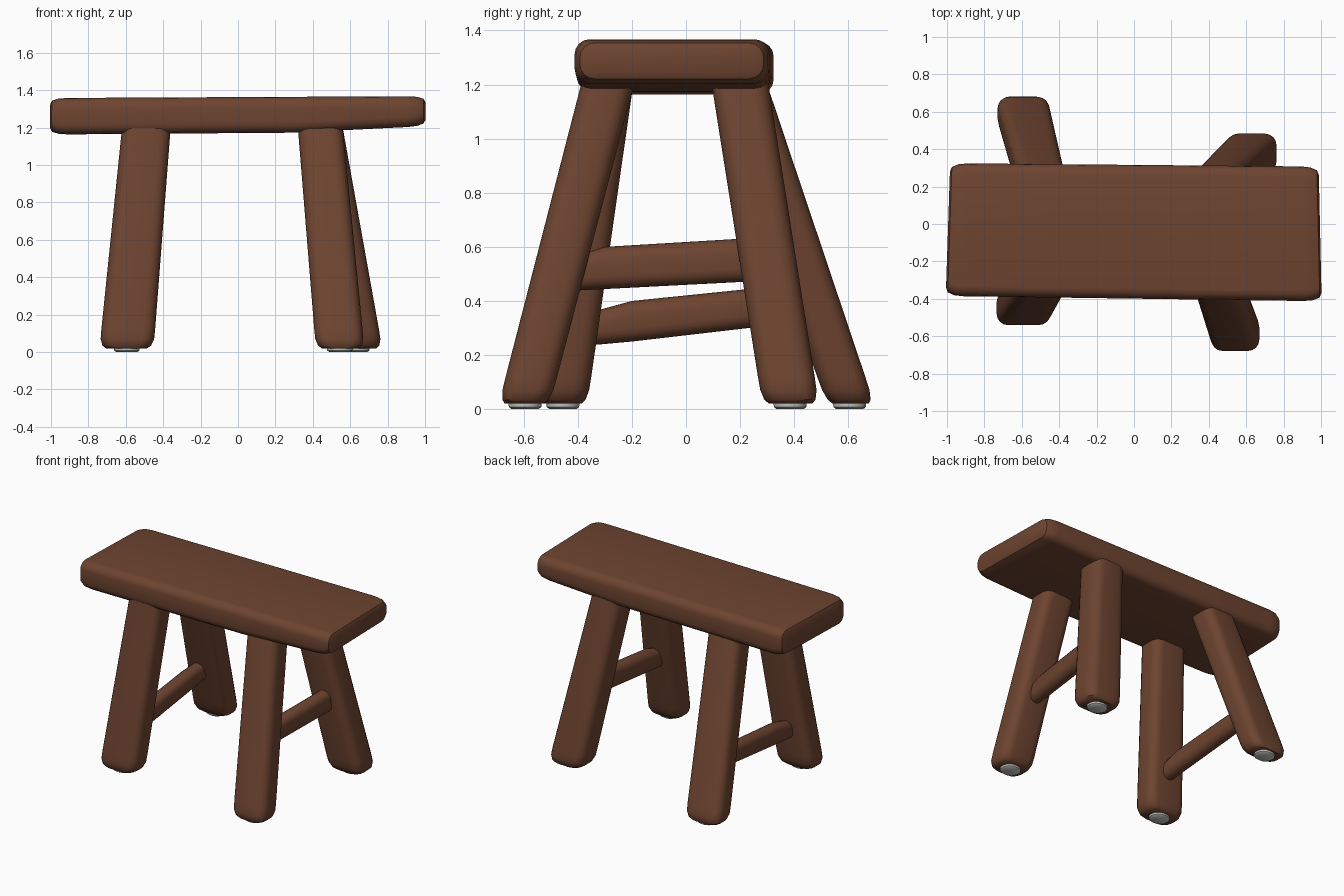
import bpy, bmesh, math

if "Cube" in bpy.data.objects:
    bpy.data.objects.remove(bpy.data.objects["Cube"])


def material(name, rgb):
    m = bpy.data.materials.new(name)
    m.diffuse_color = (*rgb, 1)
    m.use_nodes = True
    m.node_tree.nodes["Principled BSDF"].inputs["Base Color"].default_value = m.diffuse_color
    return m


WOOD = material("brown wood", (0.155, 0.058, 0.030))
GLIDE = material("pale grey pad", (0.55, 0.55, 0.53))


def rounded_rect(a, b, r, k=4):
    """Outline points of a rectangle with half sizes a, b and corner radius r."""
    r = min(r, a * 0.98, b * 0.98)
    pts = []
    for i, (sx, sy) in enumerate([(1, 1), (-1, 1), (-1, -1), (1, -1)]):
        for j in range(k + 1):
            t = math.pi / 2 * (i + j / k)
            pts.append((sx * (a - r) + r * math.cos(t), sy * (b - r) + r * math.sin(t)))
    return pts


def loft(name, axis, rings, mat):
    """Skin rings of (centre, half u, half v, radius) square to an axis."""
    bm = bmesh.new()
    loops = []
    for (cx, cy, cz), a, b, r in rings:
        loop = []
        for u, v in rounded_rect(a, b, r):
            off = {"x": (0, u, v), "y": (u, 0, v), "z": (u, v, 0)}[axis]
            loop.append(bm.verts.new((cx + off[0], cy + off[1], cz + off[2])))
        loops.append(loop)
    n = len(loops[0])
    for l0, l1 in zip(loops, loops[1:]):
        for i in range(n):
            bm.faces.new((l0[i], l0[(i + 1) % n], l1[(i + 1) % n], l1[i]))
    bm.faces.new(loops[0])
    bm.faces.new(loops[-1])
    bmesh.ops.recalc_face_normals(bm, faces=bm.faces)
    me = bpy.data.meshes.new(name)
    bm.to_mesh(me)
    bm.free()
    me.materials.append(mat)
    ob = bpy.data.objects.new(name, me)
    bpy.context.collection.objects.link(ob)
    bpy.ops.object.select_all(action="DESELECT")
    ob.select_set(True)
    bpy.context.view_layer.objects.active = ob
    bpy.ops.object.shade_smooth_by_angle(angle=math.radians(40))
    return ob


# Seat: thick plank with softened ends, slightly thinner at the right
seat = []
for x, inset in [(-0.995, 0.045), (-0.985, 0.02), (-0.95, 0.005), (-0.9, 0), (-0.4, 0),
                 (0.3, 0), (0.9, 0), (0.95, 0.005), (0.985, 0.02), (0.995, 0.045)]:
    t = (x + 1) / 2
    y0, y1 = -0.385 - 0.028 * t, 0.325 - 0.018 * t
    z0 = 1.163 + 0.015 * t + 0.03 * max(0, (x - 0.3) / 0.7)
    z1 = 1.358 + 0.01 * t
    seat.append(((x, (y0 + y1) / 2, (z0 + z1) / 2),
                 (y1 - y0) / 2 - inset, (z1 - z0) / 2 - inset * 0.7, 0.055))
ob = loft("seat", "x", seat, WOOD)
for v in ob.data.vertices:  # the ends lean a little in plan
    w = (v.co.y + 0.04) / 0.36
    v.co.x += 0.012 * w if v.co.x < -0.8 else (-0.008 * w if v.co.x > 0.8 else 0)

# Legs: foot x, y, half sizes; top x, y, half sizes
LEGS = {
    "front_left_leg": (-0.595, -0.455, 0.145, 0.092, -0.49, -0.29, 0.13, 0.095),
    "back_left_leg": (-0.595, 0.605, 0.14, 0.088, -0.49, 0.20, 0.125, 0.10),
    "front_right_leg": (0.545, -0.595, 0.13, 0.095, 0.44, -0.29, 0.12, 0.098),
    "back_right_leg": (0.635, 0.385, 0.135, 0.105, 0.44, 0.20, 0.12, 0.105),
}
for name, (fx, fy, fa, fb, tx, ty, ta, tb) in LEGS.items():
    rings = []
    for z, s in [(0.02, 0.76), (0.035, 0.9), (0.07, 0.99), (0.12, 1), (0.6, 1), (1.22, 1)]:
        t = (z - 0.03) / 1.17
        rings.append(((fx + (tx - fx) * t, fy + (ty - fy) * t, z),
                      (fa + (ta - fa) * t) * s, (fb + (tb - fb) * t) * s, 0.06))
    loft(name, "z", rings, WOOD)
    # Pad under the foot
    loft(name.replace("leg", "foot_pad"), "z",
         [((fx, fy, 0), 0.055, 0.05, 0.05), ((fx, fy, 0.008), 0.068, 0.06, 0.06),
          ((fx, fy, 0.03), 0.07, 0.062, 0.06)], GLIDE)

# Stretchers joining each front leg to the back leg
loft("left_stretcher", "y", [((-0.57, -0.40, 0.285), 0.045, 0.05, 0.045),
                             ((-0.57, -0.31, 0.305), 0.05, 0.065, 0.05),
                             ((-0.57, -0.20, 0.325), 0.05, 0.075, 0.05),
                             ((-0.58, 0.24, 0.373), 0.05, 0.072, 0.05),
                             ((-0.58, 0.48, 0.395), 0.045, 0.065, 0.045)], WOOD)
loft("right_stretcher", "y", [((0.50, -0.48, 0.49), 0.045, 0.055, 0.045),
                              ((0.51, -0.30, 0.522), 0.05, 0.078, 0.05),
                              ((0.55, 0.20, 0.55), 0.05, 0.08, 0.05),
                              ((0.56, 0.30, 0.553), 0.045, 0.075, 0.045)], WOOD)
